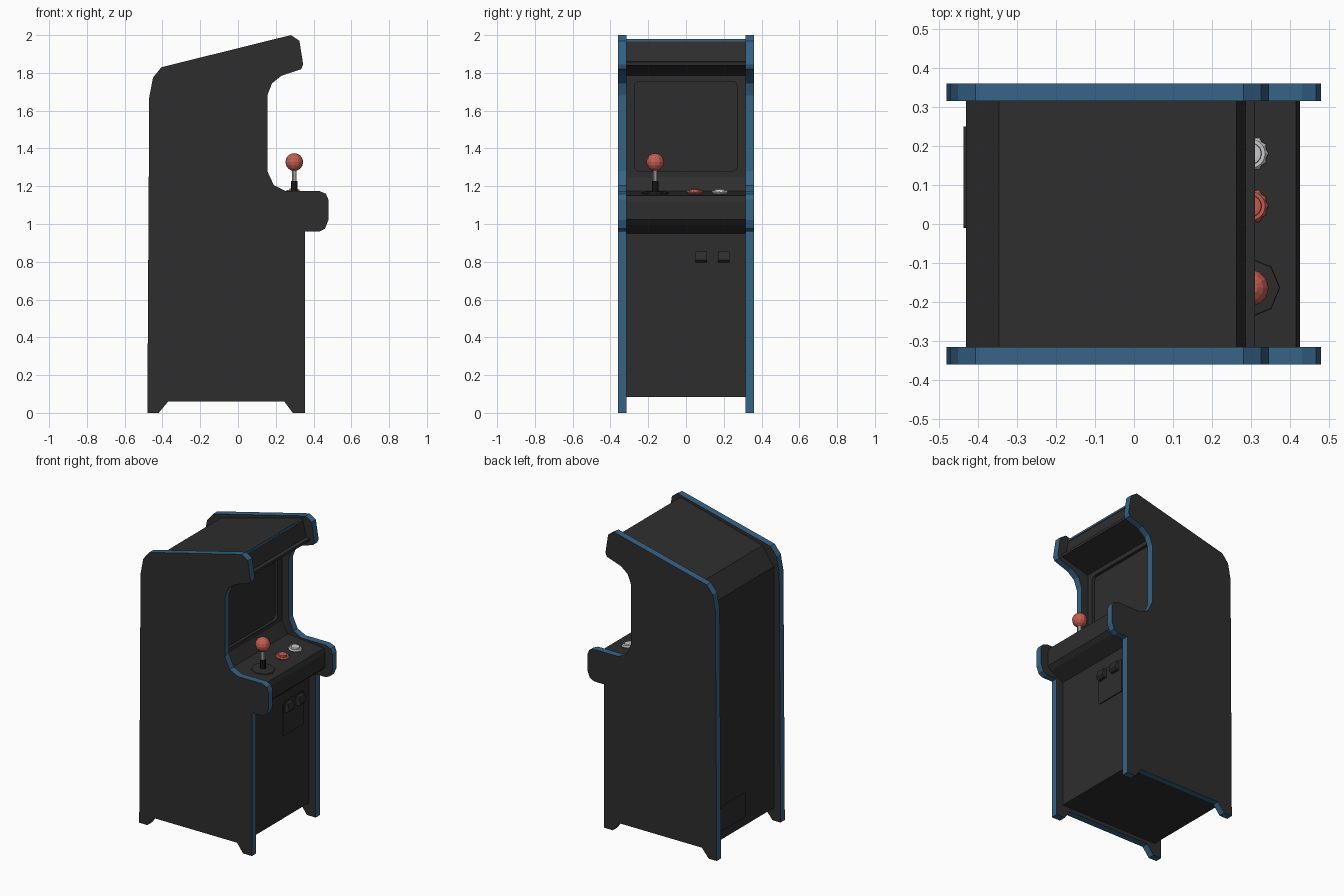
import bpy, bmesh, math
from mathutils import Matrix, Vector

if "Cube" in bpy.data.objects:
    bpy.data.objects.remove(bpy.data.objects["Cube"])


def material(name, rgb):
    m = bpy.data.materials.new(name)
    m.diffuse_color = (*rgb, 1)
    m.use_nodes = True
    m.node_tree.nodes["Principled BSDF"].inputs["Base Color"].default_value = m.diffuse_color
    return m


CHARCOAL = material("charcoal", (0.027, 0.027, 0.027))
BLUE = material("blue_trim", (0.036, 0.125, 0.24))
BLACK = material("black", (0.012, 0.012, 0.012))
RED = material("red", (0.55, 0.11, 0.08))
SILVER = material("silver", (0.6, 0.6, 0.6))


def finish(bm, name, *mats):
    bmesh.ops.recalc_face_normals(bm, faces=bm.faces)
    me = bpy.data.meshes.new(name)
    bm.to_mesh(me)
    bm.free()
    for m in mats:
        me.materials.append(m)
    ob = bpy.data.objects.new(name, me)
    bpy.context.collection.objects.link(ob)
    return ob


def prism(name, points, depth, *mats, rule=None):
    """Extrude a closed outline (3D points) along the vector depth."""
    bm = bmesh.new()
    face = bm.faces.new([bm.verts.new(p) for p in points])
    new = bmesh.ops.extrude_face_region(bm, geom=[face])["geom"]
    bmesh.ops.translate(bm, vec=depth, verts=[v for v in new if isinstance(v, bmesh.types.BMVert)])
    bmesh.ops.recalc_face_normals(bm, faces=bm.faces)
    if rule:
        for f in bm.faces:
            f.material_index = rule(f)
    return finish(bm, name, *mats)


def rounded_plate(name, x, y0, y1, z0, z1, r, depth, mat):
    """Rounded rectangle facing along x."""
    pts = []
    corners = [(y1 - r, z1 - r), (y0 + r, z1 - r), (y0 + r, z0 + r), (y1 - r, z0 + r)]
    for i, (cy, cz) in enumerate(corners):
        for k in range(4):
            a = math.radians(90 * i + 30 * k)
            pts.append((x, cy + r * math.cos(a), cz + r * math.sin(a)))
    return prism(name, pts, (depth, 0, 0), mat)


def lathe(name, profile, sides, mat, loc, tilt=0.0, jag=None):
    """Stack of rings (radius, height); ring number jag gets a toothed rim."""
    bm = bmesh.new()
    rings = []
    for i, (r, z) in enumerate(profile):
        ring = []
        for k in range(sides):
            rr = r * (0.88 if i == jag and k % 2 else 1)
            a = 2 * math.pi * k / sides
            ring.append(bm.verts.new((rr * math.cos(a), rr * math.sin(a), z)))
        rings.append(ring)
    for a, b in zip(rings, rings[1:]):
        for k in range(sides):
            n = (k + 1) % sides
            bm.faces.new((a[k], a[n], b[n], b[k]))
    bm.faces.new(rings[0])
    bm.faces.new(rings[-1])
    bm.transform(Matrix.Translation(Vector(loc)) @ Matrix.Rotation(tilt, 4, 'Y'))
    return finish(bm, name, mat)


# Side panels: dark faces with blue edges all round
SIDE = [(-0.48, 0), (-0.42, 0), (-0.37, 0.06), (0.245, 0.06), (0.29, 0), (0.355, 0),
        (0.355, 0.96), (0.43, 0.96), (0.46, 0.975), (0.478, 1.02), (0.478, 1.13),
        (0.465, 1.16), (0.43, 1.175), (0.25, 1.175), (0.19, 1.205), (0.155, 1.28),
        (0.155, 1.68), (0.18, 1.745), (0.23, 1.785), (0.335, 1.82), (0.345, 1.845),
        (0.325, 1.97), (0.28, 2.0), (-0.405, 1.83), (-0.45, 1.775), (-0.47, 1.67)]
for label, y in (("near", -0.36), ("far", 0.315)):
    prism("side_panel_" + label, [(x, y, z) for x, z in SIDE], (0, 0.045, 0),
          CHARCOAL, BLUE, rule=lambda f: 0 if abs(f.normal.y) > 0.9 else 1)

# Cabinet body between the sides, with a blue strip along the top front edge
BODY = [(-0.43, 0.085), (0.305, 0.085), (0.305, 0.95), (0.40, 1.0), (0.425, 1.025),
        (0.425, 1.12), (0.415, 1.15), (0.15, 1.175), (0.105, 1.25), (0.105, 1.785),
        (0.31, 1.84), (0.31, 1.857), (0.285, 1.86), (0.26, 1.965), (0.262, 1.967),
        (0.262, 1.98), (-0.345, 1.82), (-0.43, 1.70)]


def strip_rule(f):
    c = f.calc_center_median()
    return 1 if f.normal.x > 0.9 and 1.966 < c.z < 1.98 else 0


body = prism("cabinet_body", [(x, -0.315, z) for x, z in BODY], (0, 0.63, 0),
             CHARCOAL, BLUE, rule=strip_rule)

# Recessed screen
cutter = rounded_plate("screen_cutter", 0.085, -0.273, 0.27, 1.28, 1.755, 0.025, 0.1, CHARCOAL)
cutter.hide_render = True
cutter.hide_viewport = True
cut = body.modifiers.new("screen_recess", 'BOOLEAN')
cut.operation = 'DIFFERENCE'
cut.solver = 'EXACT'
cut.object = cutter

# Coin door with two wedge-shaped slots
rounded_plate("coin_door", 0.30, 0.035, 0.255, 0.64, 0.865, 0.012, 0.012, CHARCOAL)
for i, y in enumerate((0.05, 0.17)):
    prism(f"coin_slot_{i + 1}",
          [(0.305, y, 0.795), (0.33, y, 0.795), (0.345, y, 0.81), (0.335, y, 0.855), (0.305, y, 0.855)],
          (0, 0.06, 0), CHARCOAL)

# Service hatch on the back
rounded_plate("back_hatch", -0.436, -0.01, 0.25, 0.145, 0.31, 0.008, 0.008, CHARCOAL)

# Joystick
TILT = math.atan2(0.025, 0.265)
JX, JY = 0.298, -0.163
lathe("joystick_base", [(0.076, -0.002), (0.074, 0.005), (0.02, 0.009)], 8, CHARCOAL, (JX, JY, 1.161), TILT)
lathe("joystick_sleeve", [(0.018, 1.155), (0.018, 1.228)], 10, BLACK, (JX, JY, 0))
lathe("joystick_shaft", [(0.013, 1.22), (0.013, 1.30)], 10, SILVER, (JX, JY, 0))
bm = bmesh.new()
bmesh.ops.create_uvsphere(bm, u_segments=12, v_segments=8, radius=0.047,
                          matrix=Matrix.Translation((JX, JY, 1.328)))
finish(bm, "joystick_ball", RED)

# Push buttons with toothed rims
for name, y, mat in (("red_button", 0.046, RED), ("silver_button", 0.18, SILVER)):
    lathe(name, [(0.036, -0.003), (0.047, 0.009), (0.037, 0.016), (0.028, 0.016), (0.026, 0.024), (0.018, 0.025)],
          24, mat, (0.297, y, 1.161), TILT, jag=1)
